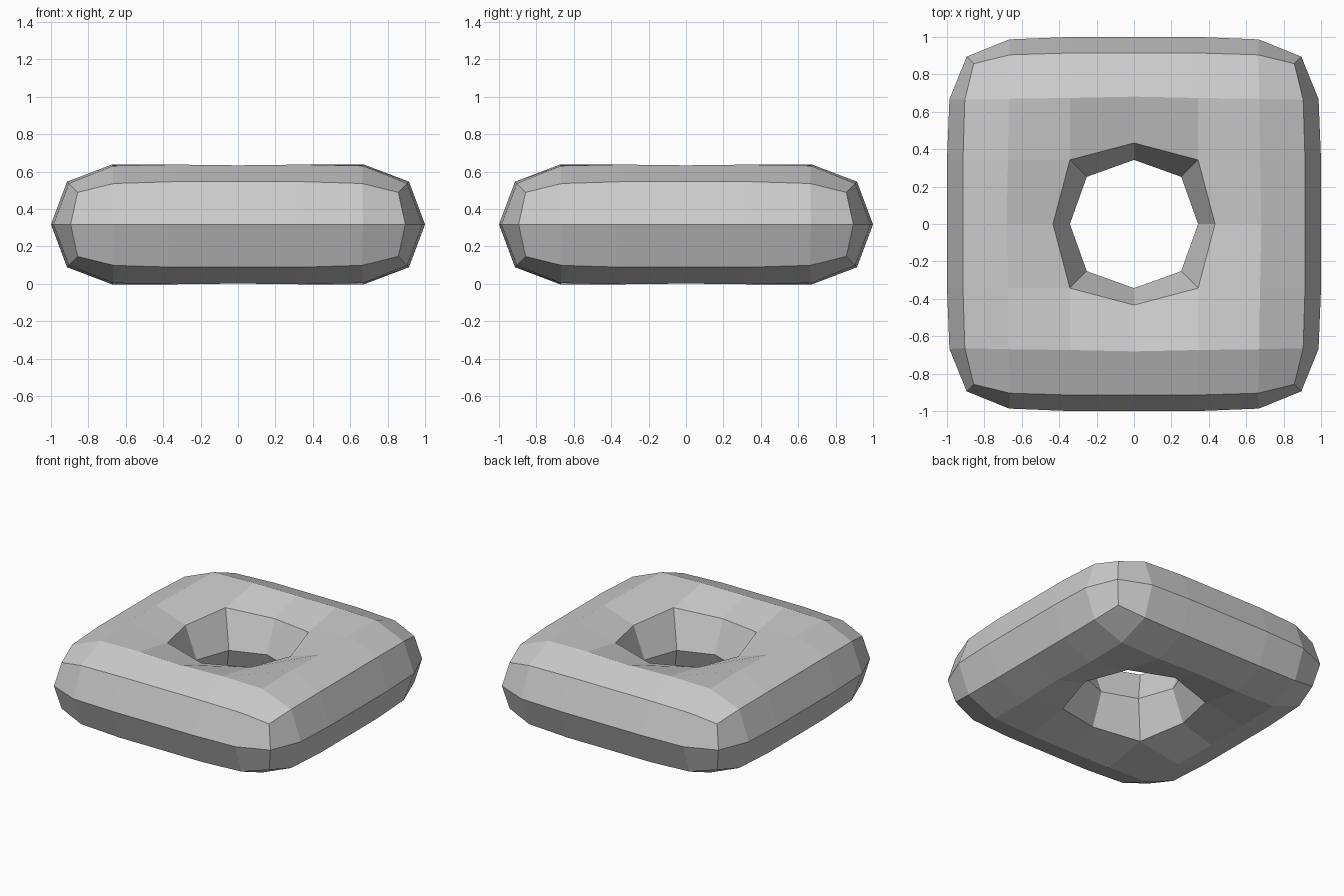
import bpy, bmesh

if "Cube" in bpy.data.objects:
    bpy.data.objects.remove(bpy.data.objects["Cube"])

# Cage half-width; subdivision pulls the sides in to exactly 1.0
HALF = 36 / 35
THICK = 2 * HALF / 3
CENTRE_Z = 0.3177

# Control cage: 3 x 3 plate with the middle cell left open, one cell thick
bm = bmesh.new()
bmesh.ops.create_grid(bm, x_segments=3, y_segments=3, size=HALF)
middle = [f for f in bm.faces if f.calc_center_median().length < 0.1]
bmesh.ops.delete(bm, geom=middle, context='FACES_ONLY')
bmesh.ops.translate(bm, verts=bm.verts[:], vec=(0, 0, CENTRE_Z - THICK / 2))
ext = bmesh.ops.extrude_face_region(bm, geom=bm.faces[:], use_keep_orig=True)
top = [g for g in ext['geom'] if isinstance(g, bmesh.types.BMVert)]
bmesh.ops.translate(bm, verts=top, vec=(0, 0, THICK))
bmesh.ops.recalc_face_normals(bm, faces=bm.faces[:])

mesh = bpy.data.meshes.new("square_ring")
bm.to_mesh(mesh)
bm.free()
ring = bpy.data.objects.new("square_ring", mesh)
bpy.context.collection.objects.link(ring)

# One flat-shaded subdivision level rounds the cage
sub = ring.modifiers.new("round", 'SUBSURF')
sub.levels = sub.render_levels = 1
sub.use_limit_surface = True
